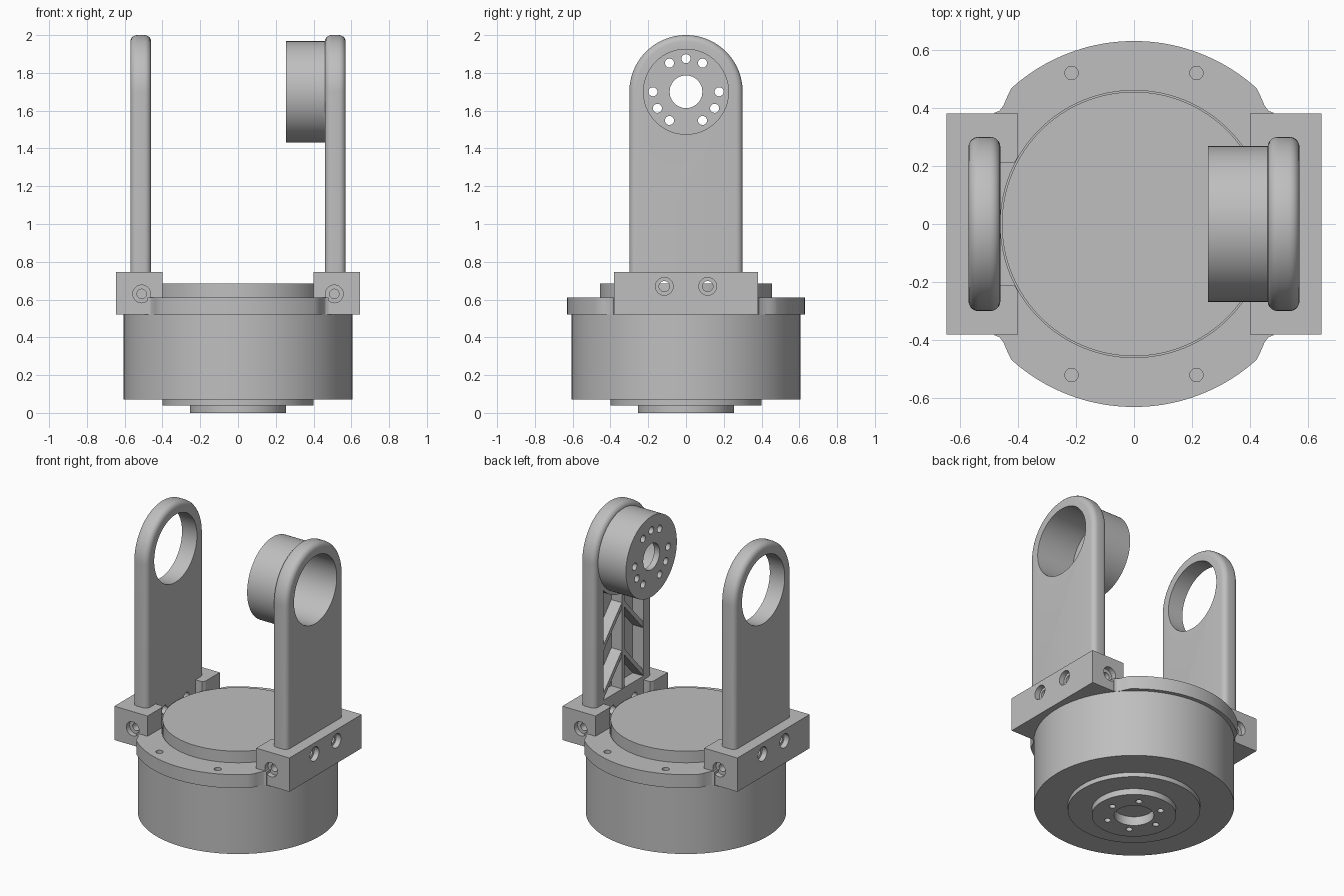
import bpy, bmesh, math
from mathutils import Vector

if "Cube" in bpy.data.objects:
    bpy.data.objects.remove(bpy.data.objects["Cube"], do_unlink=True)

grey = bpy.data.materials.new("plain grey")
grey.use_nodes = True
COLOUR = (0.52, 0.52, 0.52, 1)
grey.diffuse_color = COLOUR
for node in grey.node_tree.nodes:
    if node.type == 'BSDF_PRINCIPLED':
        node.inputs["Base Color"].default_value = COLOUR

AXES = {'x': lambda u, v, w: (w, u, v),
        'y': lambda u, v, w: (u, w, v),
        'z': lambda u, v, w: (u, v, w)}


def prism(name, pts, axis, lo, hi, bevel=0, keep_below=None):
    """Extrude a 2D outline along an axis, optionally rounding its rims."""
    put = AXES[axis]
    bm = bmesh.new()
    a = [bm.verts.new(put(u, v, lo)) for u, v in pts]
    b = [bm.verts.new(put(u, v, hi)) for u, v in pts]
    caps = [bm.faces.new(a), bm.faces.new(b)]
    n = len(pts)
    for i in range(n):
        j = (i + 1) % n
        bm.faces.new((a[i], a[j], b[j], b[i]))
    bmesh.ops.recalc_face_normals(bm, faces=bm.faces)
    if bevel:
        rims = [e for f in caps for e in f.edges
                if max(v.co.z for v in e.verts) > keep_below]
        bmesh.ops.bevel(bm, geom=rims, offset=bevel, segments=5,
                        profile=0.5, affect='EDGES')
    me = bpy.data.meshes.new(name)
    bm.to_mesh(me)
    bm.free()
    me.materials.append(grey)
    ob = bpy.data.objects.new(name, me)
    bpy.context.collection.objects.link(ob)
    return ob


def rect(u0, u1, v0, v1):
    return [(u0, v0), (u1, v0), (u1, v1), (u0, v1)]


def arc(r, a0, a1, n, cu=0, cv=0):
    return [(cu + r * math.cos(math.radians(a0 + (a1 - a0) * i / n)),
             cv + r * math.sin(math.radians(a0 + (a1 - a0) * i / n)))
            for i in range(n + 1)]


def cyl(name, r, axis, lo, hi, cu=0, cv=0, n=96):
    return prism(name, arc(r, 0, 360, n, cu, cv)[:-1], axis, lo, hi)


def hole(r, axis, lo, hi, cu=0, cv=0):
    return cyl("cutter", r, axis, lo, hi, cu, cv, 24 if r < 0.1 else 96)


def cut(ob, cutters):
    """Subtract every cutter, then discard it."""
    bpy.ops.object.select_all(action='DESELECT')
    bpy.context.view_layer.objects.active = ob
    ob.select_set(True)
    for c in cutters:
        c.hide_render = True
        m = ob.modifiers.new("cut", 'BOOLEAN')
        m.operation, m.solver, m.object = 'DIFFERENCE', 'EXACT', c
        bpy.ops.object.modifier_apply(modifier=m.name)
        bpy.data.objects.remove(c, do_unlink=True)
    return ob


PIVOT = 1.70      # height of the tilt axis
BORE = 0.225      # arm opening radius

# Base housing, lower step and output hub
cyl("base_housing", 0.605, 'z', 0.07, 0.525, n=128)
cut(cyl("lower_step", 0.40, 'z', 0.04, 0.08), [hole(0.12, 'z', 0.0, 0.06)])
hub = cyl("output_hub", 0.255, 'z', 0, 0.05)
cut(hub, [hole(0.12, 'z', -0.1, 0.1)] +
    [hole(0.02, 'z', -0.1, 0.035, *p) for p in arc(0.17, 0, 300, 5)])

# Mounting flange with flared corners and four screw holes
quarter = arc(0.63, 48, 90, 20)
corner = [(0.48, 0.383), (0.463, 0.39), (0.45, 0.407), (0.437, 0.437)]
half = corner + quarter
top_edge = half + [(-x, y) for x, y in reversed(half[:-1])]
outline = top_edge + [(-x, -y) for x, y in top_edge]
flange = prism("mounting_flange", outline, 'z', 0.52, 0.61)
cut(flange, [hole(0.46, 'z', 0.4, 0.8)] +
    [hole(0.023, 'z', 0.4, 0.8, sx * 0.215, sy * 0.52)
     for sx in (-1, 1) for sy in (-1, 1)])
cyl("top_disc", 0.455, 'z', 0.51, 0.685, n=128)

for s, side in ((1, "left"), (-1, "right")):
    def span(a, b):
        return sorted((s * a, s * b))

    # Clamp block: notch, disc clearance and counterbored screw holes
    block = prism(side + "_clamp_block", rect(*span(0.40, 0.645), -0.38, 0.38),
                  'z', 0.52, 0.745)
    tools = [hole(0.462, 'z', 0.4, 0.9),
             prism("cutter", rect(*span(0.3, 0.46), -0.21, 0.21), 'z', 0.61, 0.9)]
    for t in (-1, 1):
        tools += [hole(0.028, 'x', *span(0.3, 0.7), t * 0.115, 0.67),
                  hole(0.047, 'x', *span(0.61, 0.7), t * 0.115, 0.67),
                  hole(0.025, 'y', *sorted((t * 0.23, t * 0.5)), s * 0.51, 0.63),
                  hole(0.047, 'y', *sorted((t * 0.345, t * 0.5)), s * 0.51, 0.63)]
    cut(block, tools)

    # Upright arm with rounded rims and a round opening
    profile = [(-0.30, 0.74), (0.30, 0.74)] + arc(0.30, 0, 180, 48, 0, PIVOT)
    arm = prism(side + "_arm", profile, 'x', *span(0.46, 0.57), 0.035, 0.75)
    cut(arm, [hole(BORE, 'x', *span(0.3, 0.7), 0, PIVOT)])

# Recessed lattice on the inner face of the motor-side arm
recess = prism("cutter", rect(-0.21, 0.21, 0.77, 1.55), 'x', 0.4, 0.54)
cut(recess, [hole(0.29, 'x', 0.3, 0.7, 0, PIVOT)])
cut(bpy.data.objects["left_arm"], [recess])
prism("lattice_spine", rect(-0.015, 0.015, 0.76, 1.42), 'x', 0.462, 0.55)
for foot in (0.78, 1.10):
    for t in (-1, 1):
        apex = foot + 0.24
        prism("lattice_brace", [(0, apex - 0.02), (t * 0.22, foot - 0.02),
                                (t * 0.22, foot + 0.02), (0, apex + 0.02)],
              'x', 0.463, 0.55)

# Motor cup with a drilled end plate
cup = cyl("motor_cup", 0.268, 'x', 0.255, 0.47, 0, PIVOT)
bolts = [p for deg in (0, 60, 90, 120, 180, 210, 240, 300, 330)
         for p in arc(0.175, deg, deg, 1, 0, PIVOT)[:1]]
cut(cup, [hole(BORE, 'x', 0.295, 0.6, 0, PIVOT),
          hole(0.087, 'x', 0.1, 0.6, 0, PIVOT)] +
    [hole(0.024, 'x', 0.1, 0.6, *p) for p in bolts])

# Smooth curved surfaces, keep corners crisp
for ob in bpy.context.collection.objects:
    if ob.type == 'MESH' and grey.name in ob.data.materials:
        bpy.ops.object.select_all(action='DESELECT')
        bpy.context.view_layer.objects.active = ob
        ob.select_set(True)
        bpy.ops.object.shade_smooth_by_angle(angle=math.radians(30))
